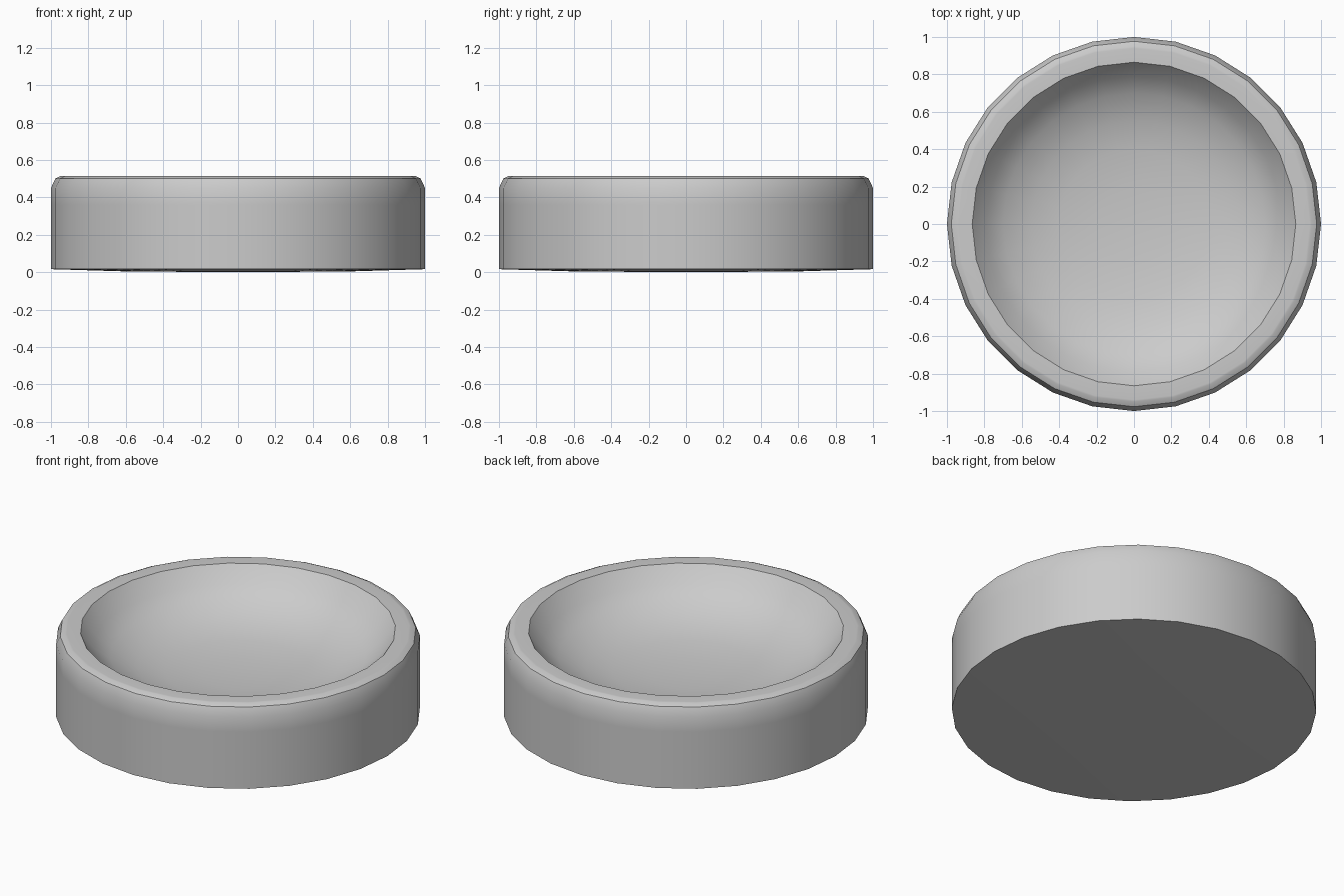
import bpy, bmesh, math

if "Cube" in bpy.data.objects:
    bpy.data.objects.remove(bpy.data.objects["Cube"])

SIDES = 28

# Profile (radius, height) from the underside centre, over the rim, into the bowl
outer = [(0.6, 0.004), (1.0, 0.016), (1.0, 0.2), (1.0, 0.36), (1.0, 0.45),
         (0.977, 0.5), (0.95, 0.513), (0.94, 0.514)]
bowl = [(0.865, 0.514), (0.79, 0.422), (0.7, 0.355),
        (0.55, 0.294), (0.4, 0.264), (0.2, 0.246)]
profile = outer + bowl

bm = bmesh.new()
rings = []
for r, z in profile:
    rings.append([bm.verts.new((r * math.cos(2 * math.pi * i / SIDES),
                                r * math.sin(2 * math.pi * i / SIDES), z))
                  for i in range(SIDES)])
base = bm.verts.new((0, 0, 0))
floor = bm.verts.new((0, 0, 0.242))

# Skin the rings and close both ends
for i in range(SIDES):
    j = (i + 1) % SIDES
    for a, b in zip(rings, rings[1:]):
        bm.faces.new((a[i], a[j], b[j], b[i]))
    bm.faces.new((base, rings[0][j], rings[0][i]))
    bm.faces.new((floor, rings[-1][i], rings[-1][j]))
bmesh.ops.recalc_face_normals(bm, faces=bm.faces)

mesh = bpy.data.meshes.new("round_dish")
bm.to_mesh(mesh)
bm.free()
dish = bpy.data.objects.new("round_dish", mesh)
bpy.context.collection.objects.link(dish)

# Smooth wall and bowl, crisp rim and base edges
bpy.context.view_layer.objects.active = dish
dish.select_set(True)
bpy.ops.object.shade_smooth_by_angle(angle=math.radians(32))
